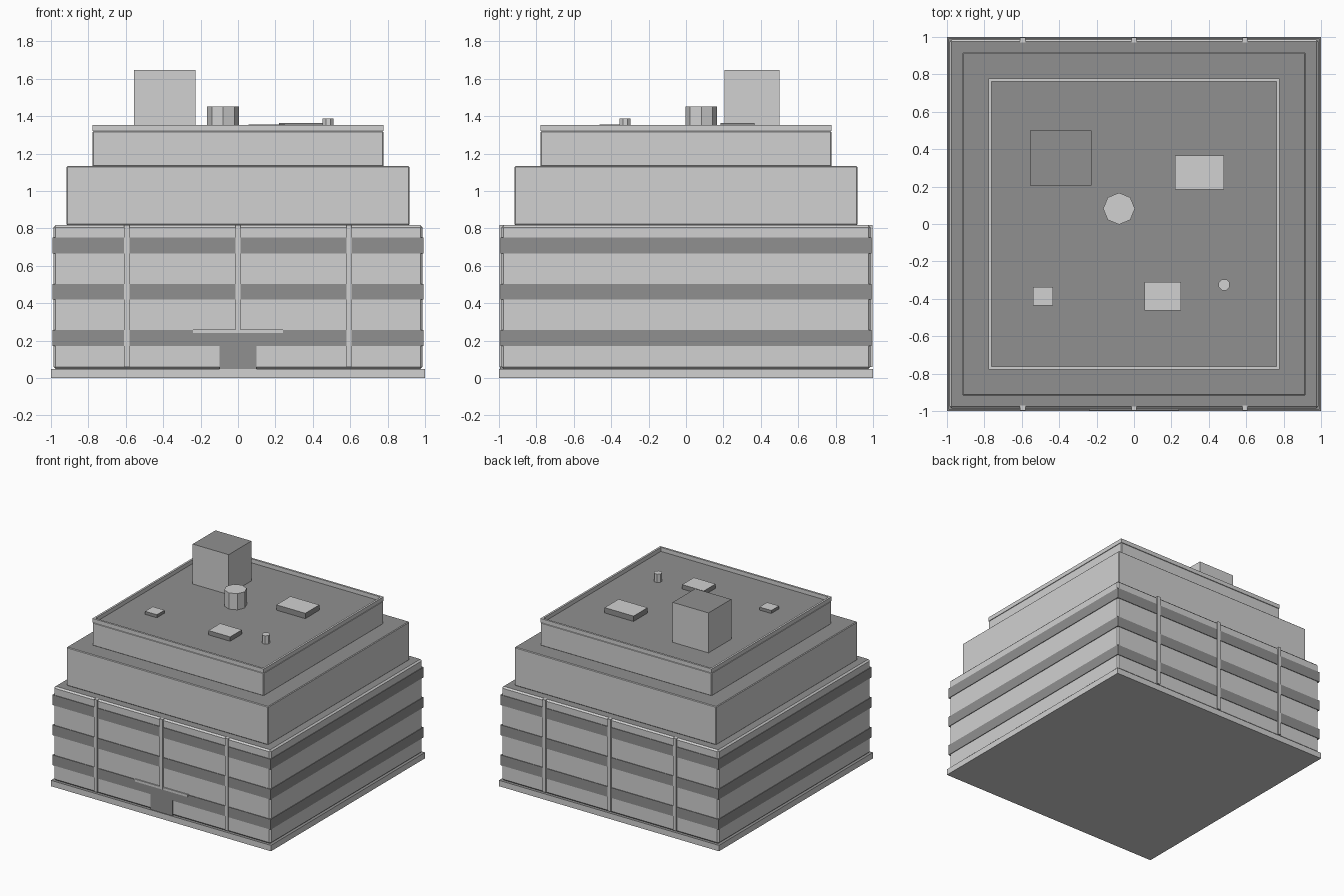
import bpy
import bmesh
from math import pi
from mathutils import Matrix, Vector

cube = bpy.data.objects.get("Cube")
if cube:
    bpy.data.objects.remove(cube, do_unlink=True)


def material(name, value):
    mat = bpy.data.materials.new(name)
    mat.use_nodes = True
    colour = (value, value, value, 1)
    mat.diffuse_color = colour
    mat.node_tree.nodes["Principled BSDF"].inputs["Base Color"].default_value = colour
    return mat


LIGHT = material("light grey", 0.637)
DARK = material("dark grey", 0.28)


def finish(name, bm, side, cap):
    """Make the object, with one colour for its top and one for the rest."""
    bm.normal_update()
    for face in bm.faces:
        face.material_index = int(face.normal.z > 0.9)
    mesh = bpy.data.meshes.new(name)
    bm.to_mesh(mesh)
    bm.free()
    mesh.materials.append(side)
    mesh.materials.append(cap)
    obj = bpy.data.objects.new(name, mesh)
    bpy.context.collection.objects.link(obj)


def box(name, x, y, z, side=LIGHT, cap=LIGHT, bevel=0):
    """Box from (low, high) ranges, with optional chamfered edges."""
    bm = bmesh.new()
    bmesh.ops.create_cube(bm, size=1)
    size = Vector((x[1] - x[0], y[1] - y[0], z[1] - z[0]))
    middle = Vector((sum(x), sum(y), sum(z))) / 2
    bmesh.ops.transform(bm, matrix=Matrix.Translation(middle) @ Matrix.Diagonal(size).to_4x4(),
                        verts=bm.verts[:])
    if bevel:
        bmesh.ops.bevel(bm, geom=bm.edges[:], offset=bevel, segments=1, affect='EDGES')
    finish(name, bm, side, cap)


def block(name, half, low, high, side=LIGHT, cap=DARK, bevel=0):
    box(name, (-half, half), (-half, half), (low, high), side, cap, bevel)


def vent(name, x, y, radius, low, high, turn):
    bm = bmesh.new()
    bmesh.ops.create_cone(bm, cap_ends=True, segments=8, radius1=radius, radius2=radius,
                          depth=high - low,
                          matrix=Matrix.Translation((x, y, (low + high) / 2))
                          @ Matrix.Rotation(turn, 4, 'Z'))
    finish(name, bm, LIGHT, LIGHT)


# Stepped building mass
ROOF = 1.32
block("plinth", 1.0, 0, 0.048)
block("main_body", 0.987, 0.048, 0.818, bevel=0.012)
block("middle_tier", 0.917, 0.818, 1.133, bevel=0.005)
block("upper_tier", 0.778, 1.13, ROOF, bevel=0.005)

# Window bands
for i in range(3):
    low = 0.172 + i * 0.247
    block(f"window_band_{i + 1}", 0.992, low, low + 0.084, side=DARK)

# Pilasters on front and back
for label, sign in (("front", -1), ("back", 1)):
    for i, x in enumerate((-0.595, 0, 0.593)):
        bottom = 0.243 if sign < 0 and i == 1 else 0.06
        box(f"{label}_pilaster_{i + 1}", (x - 0.014, x + 0.014),
            sorted((sign * 0.97, sign * 0.998)), (bottom, 0.818))

# Entrance
box("door", (-0.1, 0.1), (-0.994, -0.97), (0.048, 0.24), DARK, DARK)
box("door_canopy", (-0.24, 0.24), (-0.996, -0.97), (0.24, 0.26))

# Parapet: a frame extruded from an inset square
bm = bmesh.new()
bmesh.ops.create_grid(bm, x_segments=1, y_segments=1, size=0.778,
                      matrix=Matrix.Translation((0, 0, ROOF)))
bm.faces.ensure_lookup_table()
inner = bm.faces[0]
bmesh.ops.inset_region(bm, faces=[inner], thickness=0.023, use_boundary=True)
bmesh.ops.delete(bm, geom=[inner], context='FACES_ONLY')
rim = bmesh.ops.extrude_face_region(bm, geom=bm.faces[:])
bmesh.ops.translate(bm, vec=(0, 0, 0.033),
                    verts=[v for v in rim["geom"] if isinstance(v, bmesh.types.BMVert)])
bmesh.ops.recalc_face_normals(bm, faces=bm.faces[:])
finish("roof_parapet", bm, LIGHT, LIGHT)

# Rooftop equipment
box("lift_house", (-0.555, -0.228), (0.205, 0.5), (ROOF, 1.648), LIGHT, DARK)
box("large_roof_unit", (0.22, 0.482), (0.185, 0.367), (ROOF, 1.364), DARK, LIGHT)
box("medium_roof_unit", (0.055, 0.252), (-0.462, -0.31), (ROOF, 1.356), DARK, LIGHT)
box("small_roof_unit", (-0.54, -0.432), (-0.436, -0.336), (ROOF, 1.345), DARK, LIGHT)
vent("large_vent", -0.08, 0.082, 0.085, ROOF, 1.453, 0)
vent("small_vent", 0.482, -0.325, 0.032, ROOF, 1.388, pi / 8)
